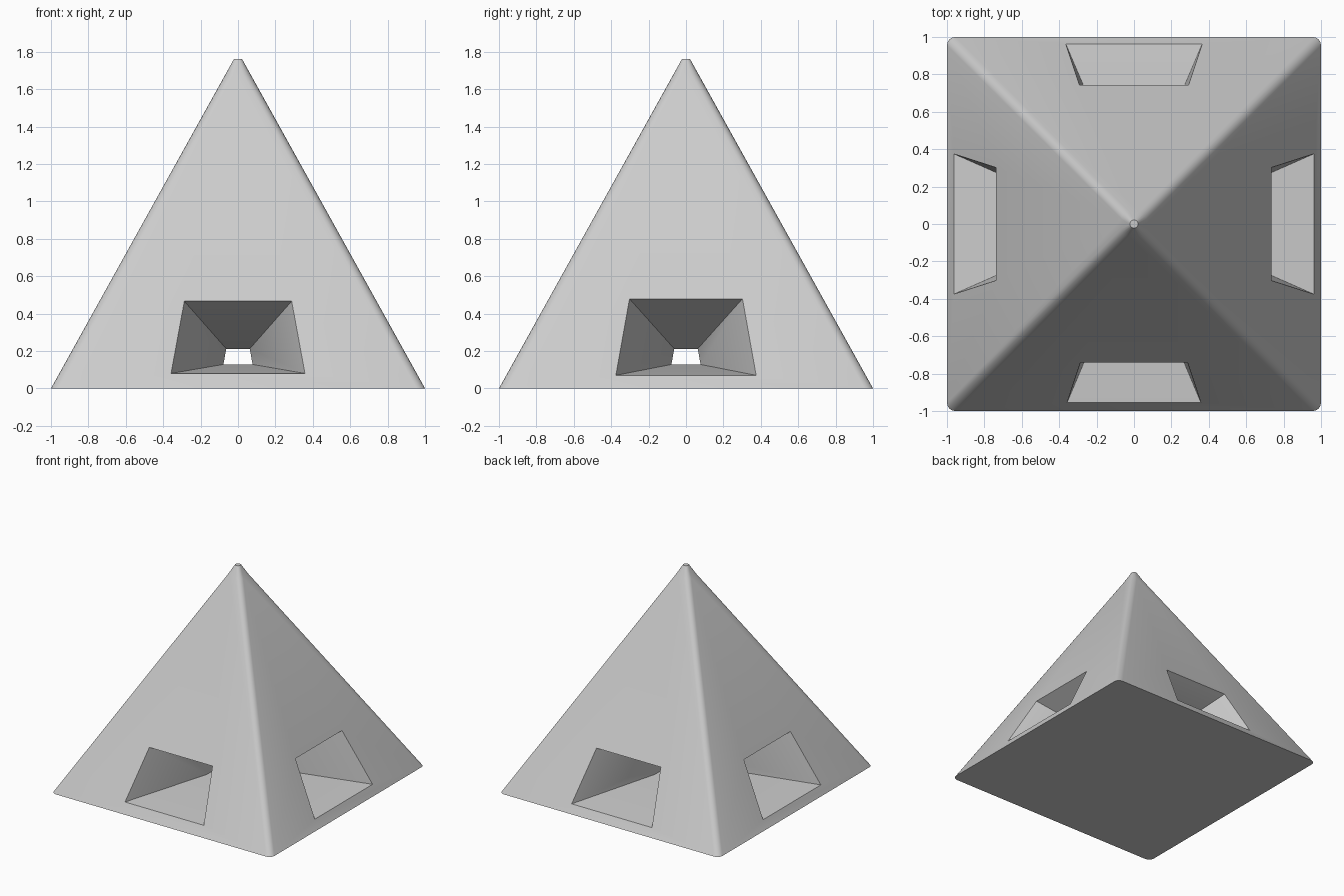
import bpy, bmesh, math

if "Cube" in bpy.data.objects:
    bpy.data.objects.remove(bpy.data.objects["Cube"])

H = 1.8  # height of the untruncated pyramid


def mesh_object(name, rings):
    # loft closed rings of equal length and cap both ends
    bm = bmesh.new()
    loops = [[bm.verts.new(p) for p in ring] for ring in rings]
    n = len(loops[0])
    for a, b in zip(loops, loops[1:]):
        for i in range(n):
            j = (i + 1) % n
            bm.faces.new((a[i], a[j], b[j], b[i]))
    bm.faces.new(loops[0])
    bm.faces.new(loops[-1])
    bmesh.ops.recalc_face_normals(bm, faces=bm.faces)
    me = bpy.data.meshes.new(name)
    bm.to_mesh(me)
    bm.free()
    ob = bpy.data.objects.new(name, me)
    bpy.context.collection.objects.link(ob)
    return ob


def rounded_square(z, r, seg=4):
    half = 1 - z / H
    pts = []
    for q in range(4):
        sx, sy = ((1, 1), (-1, 1), (-1, -1), (1, -1))[q]
        for k in range(seg + 1):
            a = math.pi / 2 * (q + k / seg)
            pts.append((sx * (half - r) + r * math.cos(a),
                        sy * (half - r) + r * math.sin(a), z))
    return pts


def trapezoid(z0, z1, w0, w1, d0, d1):
    return [(-w0, d0, z0), (w0, d0, z0), (w1, d1, z1), (-w1, d1, z1)]


def funnel(z0, z1, w0, w1):
    # mouth lying on the sloped face, inner end, and mouth pushed outward
    mouth = trapezoid(z0, z1, w0, w1, z0 / H - 1, z1 / H - 1)
    inner = trapezoid(0.128, 0.212, 0.078, 0.063, -0.29, -0.245)
    outer = [tuple(m + 0.12 * (m - i) for m, i in zip(a, b))
             for a, b in zip(mouth, inner)]
    return [outer, inner]


def passage(name, near, far, turn):
    # two funnels joined by a narrow straight tunnel
    back = [[(x, -y, z) for x, y, z in r] for r in reversed(funnel(*far))]
    ob = mesh_object(name, funnel(*near) + back)
    ob.rotation_euler.z = turn
    ob.hide_render = True
    return ob


# pyramid with softly rounded slanted edges and a tiny flat tip
pyramid = mesh_object("pyramid", [rounded_square(0, 0.045),
                                  rounded_square(1.68, 0.04),
                                  rounded_square(1.762, 0.018)])

# tapered openings on all four sides
cutters = [
    passage("front_back_cutter", (0.08, 0.466, 0.358, 0.287),
            (0.066, 0.46, 0.365, 0.292), 0),
    passage("right_left_cutter", (0.07, 0.479, 0.375, 0.302),
            (0.066, 0.472, 0.375, 0.302), math.pi / 2),
]
bpy.context.view_layer.objects.active = pyramid
pyramid.select_set(True)
for c in cutters:
    mod = pyramid.modifiers.new("opening", 'BOOLEAN')
    mod.operation = 'DIFFERENCE'
    mod.solver = 'EXACT'
    mod.object = c
    bpy.ops.object.modifier_apply(modifier=mod.name)
for c in cutters:
    bpy.data.objects.remove(c)

bpy.ops.object.shade_smooth_by_angle(angle=math.radians(28))
